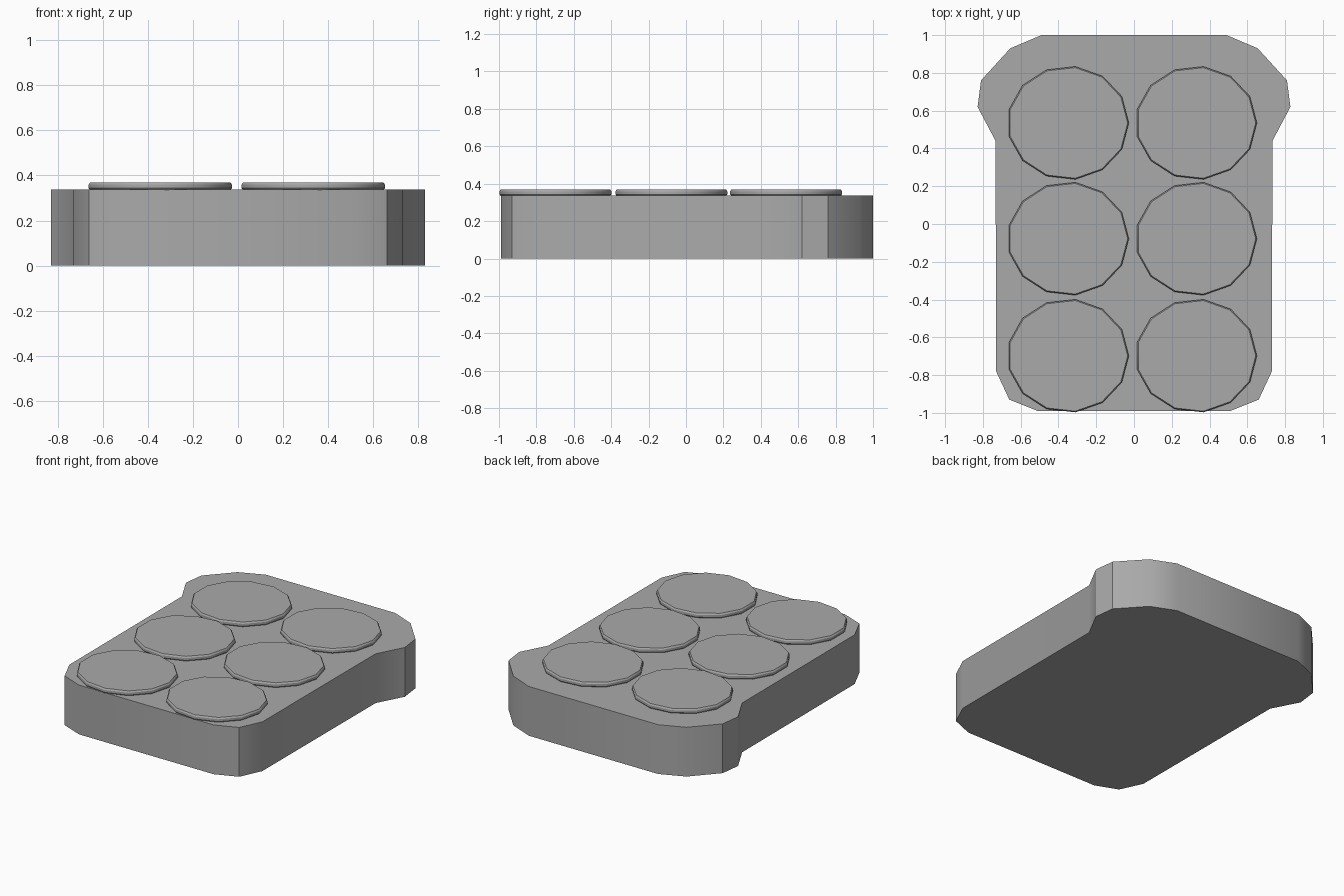
import bpy
import bmesh
from math import cos, sin, pi, radians

if "Cube" in bpy.data.objects:
    bpy.data.objects.remove(bpy.data.objects["Cube"], do_unlink=True)

grey = bpy.data.materials.new("plain_grey")
grey.use_nodes = True
colour = (0.4, 0.4, 0.4, 1)
grey.diffuse_color = colour
grey.node_tree.nodes["Principled BSDF"].inputs["Base Color"].default_value = colour


def stack(name, outline, levels, location=(0, 0, 0)):
    """Loft a closed outline through (scale, height) levels and cap both ends."""
    bm = bmesh.new()
    rings = [[bm.verts.new((x * s, y * s, z)) for x, y in outline] for s, z in levels]
    n = len(outline)
    for low, high in zip(rings, rings[1:]):
        for i in range(n):
            j = (i + 1) % n
            bm.faces.new((low[i], low[j], high[j], high[i]))
    bm.faces.new(rings[0][::-1])
    bm.faces.new(rings[-1])
    bmesh.ops.recalc_face_normals(bm, faces=bm.faces)
    mesh = bpy.data.meshes.new(name)
    bm.to_mesh(mesh)
    bm.free()
    mesh.materials.append(grey)
    obj = bpy.data.objects.new(name, mesh)
    obj.location = location
    bpy.context.collection.objects.link(obj)
    bpy.ops.object.select_all(action="DESELECT")
    obj.select_set(True)
    bpy.context.view_layer.objects.active = obj
    bpy.ops.object.shade_smooth_by_angle(angle=radians(30))
    return obj


# Tray body: half outline from front to back, mirrored across x
half = [(0.51, -0.99), (0.66, -0.93), (0.73, -0.78), (0.733, 0.44),
        (0.828, 0.62), (0.81, 0.76), (0.655, 0.93), (0.49, 1.0)]
outline = half + [(-x, y) for x, y in reversed(half)]
stack("tray_body", outline, [(1, 0), (1, 0.337)])

# Six faceted lids with softened rims, two columns by three rows
SIDES = 13
lid = [(0.322 * cos(2 * pi * i / SIDES), 0.301 * sin(2 * pi * i / SIDES))
       for i in range(SIDES)]
rim = [(0.98, 0.335), (1, 0.343), (1, 0.359), (0.98, 0.369)]
for side, x in (("right", -0.349), ("left", 0.329)):
    for row, y in (("front", -0.698), ("middle", -0.078), ("back", 0.535)):
        stack(f"lid_{row}_{side}", lid, rim, (x, y, 0))
